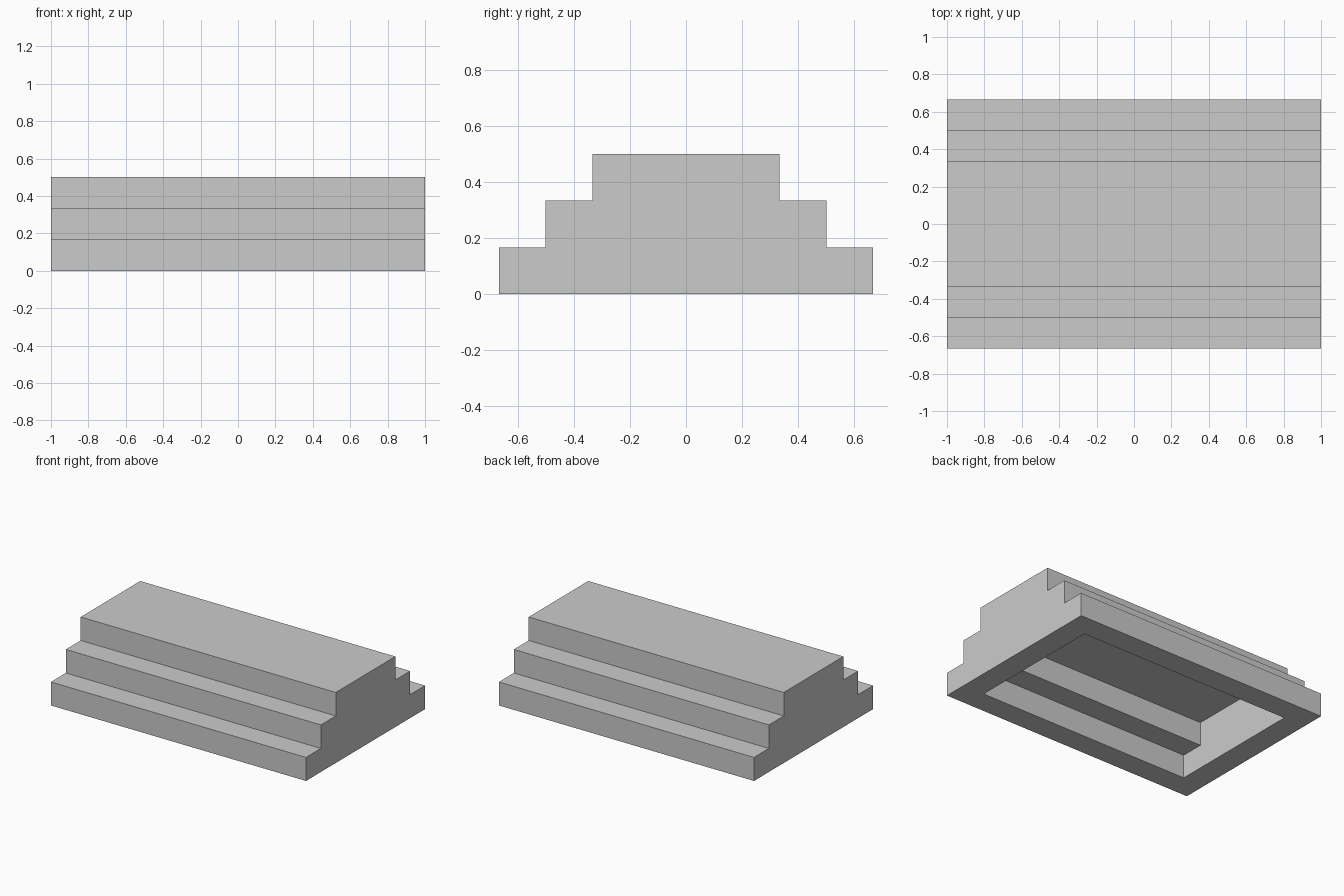
import bpy, bmesh

if "Cube" in bpy.data.objects:
    bpy.data.objects.remove(bpy.data.objects["Cube"])

U = 1 / 6  # step size and wall thickness

# Half profiles (y, z) from floor to top: outer skin and hollow underside
outer = [(4*U, 0), (4*U, U), (3*U, U), (3*U, 2*U), (2*U, 2*U), (2*U, 3*U)]
inner = [(3*U, 0), (3*U, U), (2*U, U), (2*U, 2*U)]

bm = bmesh.new()


def stepped_shell(half, hx):
    """Extrude a mirrored stepped profile along x, open at the bottom; return its floor corners."""
    profile = half + [(-y, z) for y, z in reversed(half)]
    left = [bm.verts.new((-hx, y, z)) for y, z in profile]
    right = [bm.verts.new((hx, y, z)) for y, z in profile]
    for i in range(len(profile) - 1):
        bm.faces.new((left[i], right[i], right[i + 1], left[i + 1]))
    bm.faces.new(left)
    bm.faces.new(right[::-1])
    return [left[0], right[0], right[-1], left[-1]]


# Outer steps, hollow, and the flat bottom rim joining them
a = stepped_shell(outer, 1)
b = stepped_shell(inner, 1 - U)
for i in range(4):
    j = (i + 1) % 4
    bm.faces.new((a[i], a[j], b[j], b[i]))
bmesh.ops.recalc_face_normals(bm, faces=bm.faces)

mesh = bpy.data.meshes.new("stepped_base")
bm.to_mesh(mesh)
bm.free()
bpy.context.collection.objects.link(bpy.data.objects.new("stepped_base", mesh))
